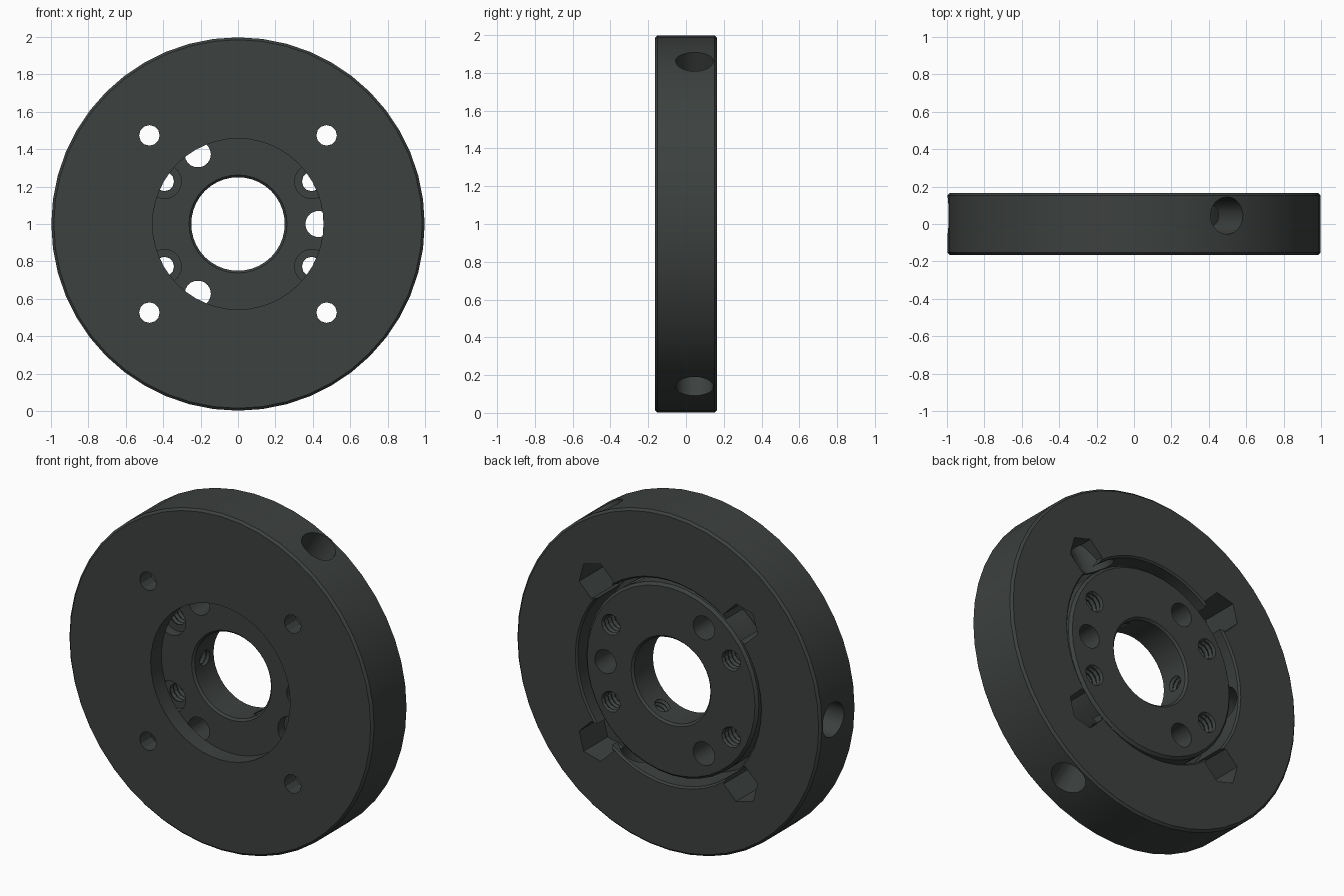
import bpy, bmesh
from math import pi, cos, sin, radians
from mathutils import Matrix, Vector

if "Cube" in bpy.data.objects:
    bpy.data.objects.remove(bpy.data.objects["Cube"])

CENTRE = Matrix.Translation((0, 0, 1))

mat = bpy.data.materials.new("dark_metal")
mat.diffuse_color = (0.045, 0.052, 0.049, 1)
mat.use_nodes = True
mat.node_tree.nodes["Principled BSDF"].inputs["Base Color"].default_value = mat.diffuse_color


def lathe(name, profile, sides, closed=False, matrix=CENTRE, phase=0.0):
    """Turn (radius, y) points around the y axis; open profiles get end caps."""
    bm = bmesh.new()
    rings = []
    for r, y in profile:
        rings.append([bm.verts.new((r * cos(phase + 2 * pi * i / sides), y,
                                    r * sin(phase + 2 * pi * i / sides))) for i in range(sides)])
    pairs = list(zip(rings, rings[1:]))
    if closed:
        pairs.append((rings[-1], rings[0]))
    else:
        bm.faces.new(rings[0])
        bm.faces.new(rings[-1])
    for a, b in pairs:
        for i in range(sides):
            j = (i + 1) % sides
            bm.faces.new((a[i], a[j], b[j], b[i]))
    bmesh.ops.recalc_face_normals(bm, faces=bm.faces)
    bm.transform(matrix)
    me = bpy.data.meshes.new(name)
    bm.to_mesh(me)
    bm.free()
    ob = bpy.data.objects.new(name, me)
    bpy.context.collection.objects.link(ob)
    return ob


def cut(target, cutter):
    cutter.hide_render = True
    m = target.modifiers.new("cut", 'BOOLEAN')
    m.operation, m.solver, m.object = 'DIFFERENCE', 'EXACT', cutter
    bpy.context.view_layer.objects.active = target
    bpy.ops.object.modifier_apply(modifier=m.name)
    bpy.data.objects.remove(cutter)


def at(radius, deg):
    """Axial position on a bolt circle."""
    a = radians(deg)
    return CENTRE @ Matrix.Translation((radius * cos(a), 0, radius * sin(a)))


def radial(deg, y):
    """Turns the y axis outward along a spoke."""
    return (CENTRE @ Matrix.Translation((0, y, 0)) @ Matrix.Rotation(-radians(deg), 4, 'Y')
            @ Matrix.Rotation(-pi / 2, 4, 'Z'))


def thread(r_out, r_in, start, end, pitch=0.026):
    n = round((end - start) / pitch)
    pts = []
    for i in range(n + 1):
        pts += [(r_out, start + i * pitch), (r_in, start + (i + 0.5) * pitch)]
    return pts


# Outer ring: front lip, deep recess at the back
ring = lathe("outer_ring", [
    (0.457, -0.165), (0.985, -0.165), (0.998, -0.152), (0.998, 0.152), (0.985, 0.165),
    (0.61, 0.165), (0.60, 0.155), (0.60, -0.065), (0.457, -0.065)], 48, closed=True)
for deg in (45, 135, 225, 315):
    cut(ring, lathe("bolt_cutter", [(0.055, -0.3), (0.055, 0.3)], 12, matrix=at(0.67, deg)))
    cut(ring, lathe("nut_cutter", [(0.115, -0.06), (0.115, 0.3)], 6, matrix=at(0.67, deg),
                    phase=radians(deg)))
for deg in (60, 180, 300):
    cut(ring, lathe("side_cutter", [(0.1, 0.52), (0.1, 1.2)], 24, matrix=radial(deg, 0.045)))

# Inner hub with chamfered bore
hub = lathe("inner_hub", [
    (0.262, -0.06), (0.55, -0.06), (0.565, -0.045), (0.565, 0.125), (0.55, 0.14),
    (0.262, 0.14), (0.25, 0.128), (0.25, -0.048)], 40, closed=True)
for deg in (0, 120, 240):
    cut(hub, lathe("pin_cutter", [(0.07, -0.3), (0.07, 0.3)], 18, matrix=at(0.43, deg)))
for deg in (30, 150, 210, 330):
    cut(hub, lathe("screw_cutter", thread(0.062, 0.052, -0.2, 0.2, 0.031), 12, matrix=at(0.455, deg)))
    cut(hub, lathe("counterbore_cutter", [(0.092, -0.3), (0.092, 0.0)], 18, matrix=at(0.455, deg)))
for deg in (60, 180, 300):
    cut(hub, lathe("set_screw_cutter", thread(0.05, 0.038, 0.2, 0.65), 12, matrix=radial(deg, 0.045)))

# Finish
for ob in (ring, hub):
    ob.data.materials.clear()
    ob.data.materials.append(mat)
    for p in ob.data.polygons:
        p.material_index = 0
    bpy.ops.object.select_all(action='DESELECT')
    ob.select_set(True)
    bpy.context.view_layer.objects.active = ob
    bpy.ops.object.shade_smooth_by_angle(angle=radians(25))
